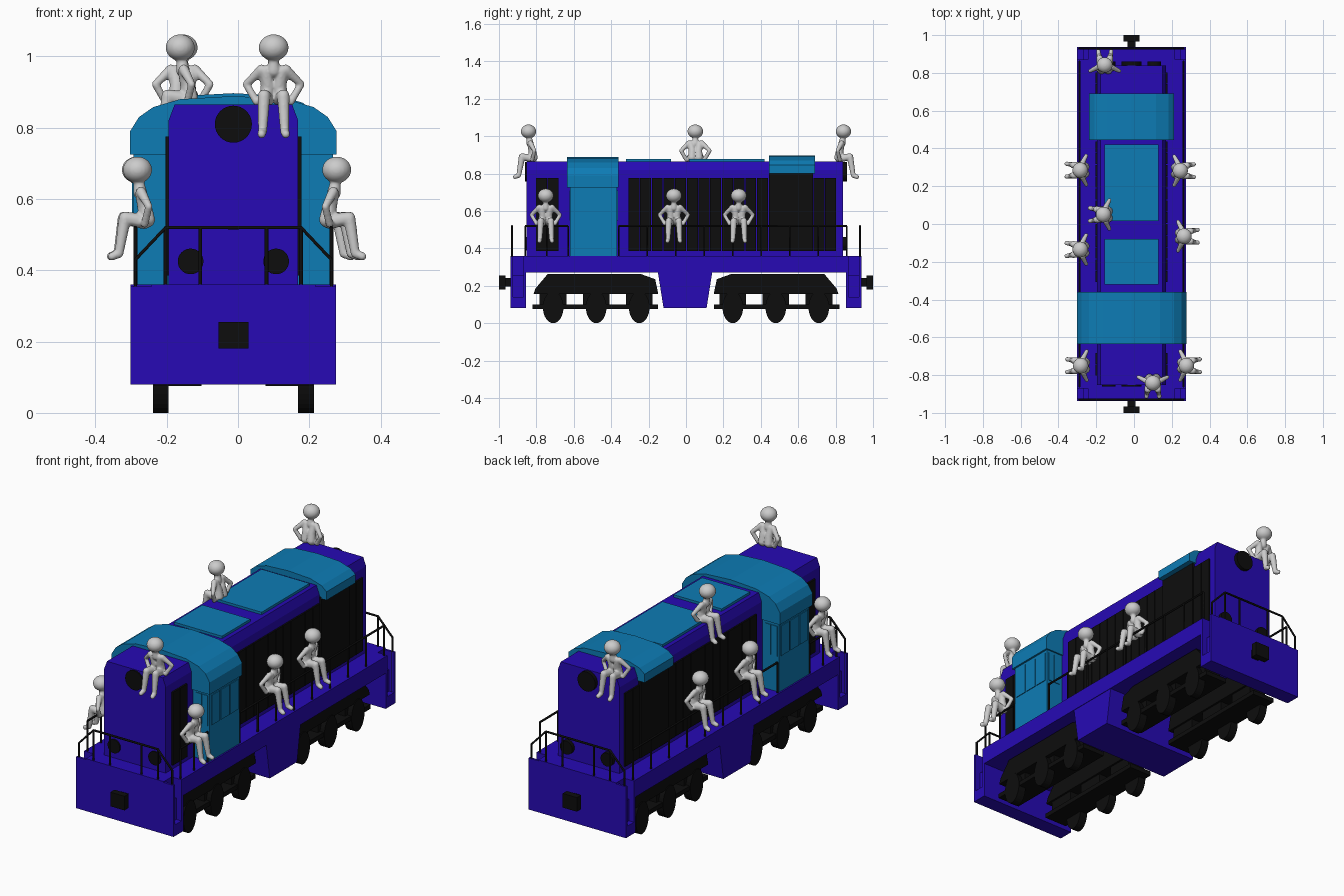
import bpy, bmesh, math
from mathutils import Vector, Matrix

if "Cube" in bpy.data.objects:
    bpy.data.objects.remove(bpy.data.objects["Cube"])

CX = -0.013  # centre line of the locomotive


def material(name, rgb):
    m = bpy.data.materials.new(name)
    m.diffuse_color = (*rgb, 1)
    m.use_nodes = True
    m.node_tree.nodes["Principled BSDF"].inputs["Base Color"].default_value = m.diffuse_color
    return m


BLUE = material("deep_blue", (0.02, 0.003, 0.46))
CYAN = material("light_blue", (0.004, 0.2, 0.46))
BLACK = material("black", (0.004, 0.004, 0.004))


def finish(name, bm, mat, mirror=""):
    bmesh.ops.recalc_face_normals(bm, faces=bm.faces)
    me = bpy.data.meshes.new(name)
    bm.to_mesh(me)
    bm.free()
    ob = bpy.data.objects.new(name, me)
    bpy.context.collection.objects.link(ob)
    ob.location.x = CX
    if mat:
        me.materials.append(mat)
    if mirror:
        mod = ob.modifiers.new("mirror", "MIRROR")
        mod.use_axis = ("x" in mirror, "y" in mirror, False)
    return ob


def add_box(bm, x, y, z):
    size = Matrix.Diagonal((x[1] - x[0], y[1] - y[0], z[1] - z[0], 1))
    mid = Matrix.Translation((sum(x) / 2, sum(y) / 2, sum(z) / 2))
    bmesh.ops.create_cube(bm, size=1, matrix=mid @ size)


def box(name, x, y, z, mat, mirror=""):
    bm = bmesh.new()
    add_box(bm, x, y, z)
    return finish(name, bm, mat, mirror)


def prism(name, pts, axis, span, mat, mirror=""):
    """Extrude a profile (x,z along y, or y,z along x)."""
    bm = bmesh.new()
    put = (lambda a, b, d: (a, d, b)) if axis == "y" else (lambda a, b, d: (d, a, b))
    f = bm.faces.new([bm.verts.new(put(a, b, span[0])) for a, b in pts])
    r = bmesh.ops.extrude_face_region(bm, geom=[f], use_keep_orig=True)
    vs = [v for v in r["geom"] if isinstance(v, bmesh.types.BMVert)]
    bmesh.ops.translate(bm, verts=vs, vec=Vector(put(0, 0, span[1] - span[0])))
    return finish(name, bm, mat, mirror)


def sym(half):
    """Complete a right-hand profile by reflecting it."""
    return half + [(-x, z) for x, z in reversed(half) if x > 0]


def disc(name, x, y, z, r, depth, mat, mirror):
    bm = bmesh.new()
    m = Matrix.Translation((x, y, z)) @ Matrix.Rotation(math.pi / 2, 4, "X")
    bmesh.ops.create_cone(bm, cap_ends=True, segments=32, radius1=r, radius2=r, depth=depth, matrix=m)
    return finish(name, bm, mat, mirror)


# Frame, fuel tank and stepped ends
box("deck", (-.288, .288), (-.86, .86), (.27, .36), BLUE)
prism("fuel_tank", [(-.15, .27), (-.12, .08), (.11, .08), (.14, .27)], "x", (-.285, .285), BLUE)
prism("stepped_end", sym([(.288, .08), (.288, .14), (.258, .14), (.258, .255), (.23, .255), (.23, .36)]),
      "y", (-.937, -.86), BLUE, "y")
box("end_plate", (-.288, .288), (-.937, -.925), (.08, .355), BLUE, "y")
box("step_back_plate", (-.288, .288), (-.87, -.855), (.08, .36), BLUE, "y")
box("coupler_head", (-.042, .042), (-1, -.965), (.18, .255), BLACK, "y")
box("coupler_shank", (-.022, .022), (-.965, -.93), (.195, .24), BLACK, "y")

# Long hood with lamps and roof hatches
prism("hood", sym([(.182, .355), (.182, .82), (.165, .865)]), "y", (-.852, .84), BLUE)
disc("headlight", 0, -.85, .81, .052, .02, BLACK, "y")
disc("lower_lamp", .12, -.85, .425, .036, .02, BLACK, "xy")
box("roof_hatch_long", (-.142, .142), (.015, .42), (.86, .878), CYAN)
box("roof_hatch_short", (-.142, .142), (-.32, -.08), (.86, .878), CYAN)

# Black side doors with narrow gaps
bm = bmesh.new()
for start, end, count in ((-.805, -.68, 2), (-.31, .44, 12), (.68, .805, 2)):
    w = (end - start) / count
    for i in range(count):
        add_box(bm, (.178, .191), (start + i * w + .002, start + (i + 1) * w - .002), (.385, .775))
finish("hood_doors", bm, BLACK, "x")
box("radiator", (.178, .196), (.445, .68), (.385, .81), BLACK, "x")
prism("radiator_roof", sym([(.225, .80), (.225, .845), (.195, .87), (.13, .89), (0, .897)]),
      "y", (.445, .69), CYAN)

# Cab with arched roof and window panes
box("cab", (-.28, .28), (-.62, -.368), (.36, .725), CYAN)
prism("cab_roof", sym([(.29, .725), (.29, .79), (.265, .83), (.225, .858), (.15, .88), (0, .889)]),
      "y", (-.635, -.36), CYAN)
bm = bmesh.new()
for i in range(3):
    y = -.607 + i * .078
    add_box(bm, (.275, .284), (y, y + .07), (.55, .71))
for y in (-.62, -.368):
    add_box(bm, (.2, .233), (y - .004, y + .004), (.55, .71))
    add_box(bm, (.238, .271), (y - .004, y + .004), (.55, .71))
finish("cab_windows", bm, CYAN, "x")

# Six-wheel trucks
side = [(-.815, .155), (-.805, .185), (-.74, .262), (-.24, .262), (-.165, .235), (-.15, .165), (-.15, .155)]
prism("truck_side", side, "x", (.09, .222), BLACK, "xy")
box("truck_lower_bar", (.09, .222), (-.82, -.15), (.076, .1), BLACK, "xy")
bm = bmesh.new()
wheels = bmesh.new()
for y in (-.71, -.48, -.25):
    add_box(bm, (.1, .2), (y - .072, y + .072), (.09, .16))
    m = (Matrix.Translation((.204, y, .085)) @ Matrix.Diagonal((1, .055, .085, 1))
         @ Matrix.Rotation(math.pi / 2, 4, "Y"))
    bmesh.ops.create_cone(wheels, cap_ends=True, segments=32, radius1=1, radius2=1, depth=.044, matrix=m)
finish("truck_pedestals", bm, BLACK, "xy")
finish("wheels", wheels, BLACK, "xy")

# Handrails
rail = bpy.data.curves.new("handrails", "CURVE")
rail.dimensions = "3D"
rail.bevel_depth = .0055
rail.bevel_resolution = 1
rail.use_fill_caps = True
rail.materials.append(BLACK)


def path(*pts):
    s = rail.splines.new("POLY")
    s.points.add(len(pts) - 1)
    for p, c in zip(s.points, pts):
        p.co = (*c, 1)


for sx in (-1, 1):
    for sy in (-1, 1):
        path((0, sy * .93, .52), (sx * .19, sy * .93, .52), (sx * .275, sy * .93, .43), (sx * .275, sy * .93, .14))
        for x in (.093, .19):
            path((sx * x, sy * .93, .355), (sx * x, sy * .93, .52))
        path((sx * .275, sy * .86, .14), (sx * .275, sy * .86, .52))
    for a, b, n in ((-.86, -.63, 2), (-.36, .86, 8)):
        path((sx * .275, a, .52), (sx * .275, b, .52))
        for i in range(n + 1):
            y = a + (b - a) * i / n
            path((sx * .275, y, .355), (sx * .275, y, .52))
rail_ob = bpy.data.objects.new("handrails", rail)
rail_ob.location.x = CX
bpy.context.collection.objects.link(rail_ob)

# Seated figure: capsules blended by remeshing; local -y is forward, origin at the head
ball_bm = bmesh.new()
bmesh.ops.create_icosphere(ball_bm, subdivisions=2, radius=1)
BALL = [v.co.copy() for v in ball_bm.verts]
ball_bm.free()
figure_bm = bmesh.new()


def limb(*nodes):
    """Chain of capsules through (side, forward, up, radius) nodes."""
    for pair in zip(nodes, nodes[1:]):
        cloud = [figure_bm.verts.new(Vector((x, -f, z)) + p * r) for x, f, z, r in pair for p in BALL]
        bmesh.ops.convex_hull(figure_bm, input=cloud)


bmesh.ops.create_uvsphere(figure_bm, u_segments=24, v_segments=16, radius=1,
                          matrix=Matrix.Diagonal((.042, .041, .037, 1)))
limb((0, -.003, -.03, .014), (0, -.008, -.065, .02))
for s in (-1, 1):
    limb((s * .024, -.01, -.066, .017), (s * .016, -.02, -.105, .021), (s * .018, -.027, -.14, .023))
    limb((s * .034, -.01, -.062, .015), (s * .077, -.032, -.103, .0105), (s * .048, -.02, -.152, .011))
    limb((s * .02, -.018, -.145, .022), (s * .027, .035, -.135, .018), (s * .031, .052, -.235, .013),
         (s * .034, .072, -.243, .012))
loose = [v for v in figure_bm.verts if not v.link_faces]
bmesh.ops.delete(figure_bm, geom=loose, context="VERTS")
figure = finish("figure_source", figure_bm, None)
figure_mesh = figure.data
bpy.data.objects.remove(figure)

# Placement: head x, y, z and turn about z
seats = [(.10, -.842, 1.025, 0), (-.155, .842, 1.025, 180), (-.162, .05, 1.025, -90),
         (-.285, .285, .682, -90), (-.285, -.135, .682, -90), (-.282, -.75, .682, -90),
         (.245, .282, .682, 90), (.265, -.065, .682, 90), (.277, -.75, .682, 90)]
for i, (x, y, z, turn) in enumerate(seats):
    ob = bpy.data.objects.new(f"seated_figure_{i + 1}", figure_mesh)
    ob.location = (x, y, z)
    ob.rotation_euler.z = math.radians(turn)
    bpy.context.collection.objects.link(ob)
    mod = ob.modifiers.new("blend", "REMESH")
    mod.mode = "VOXEL"
    mod.voxel_size = .004
    mod.use_smooth_shade = True
    soft = ob.modifiers.new("soften", "SMOOTH")
    soft.iterations = 4
